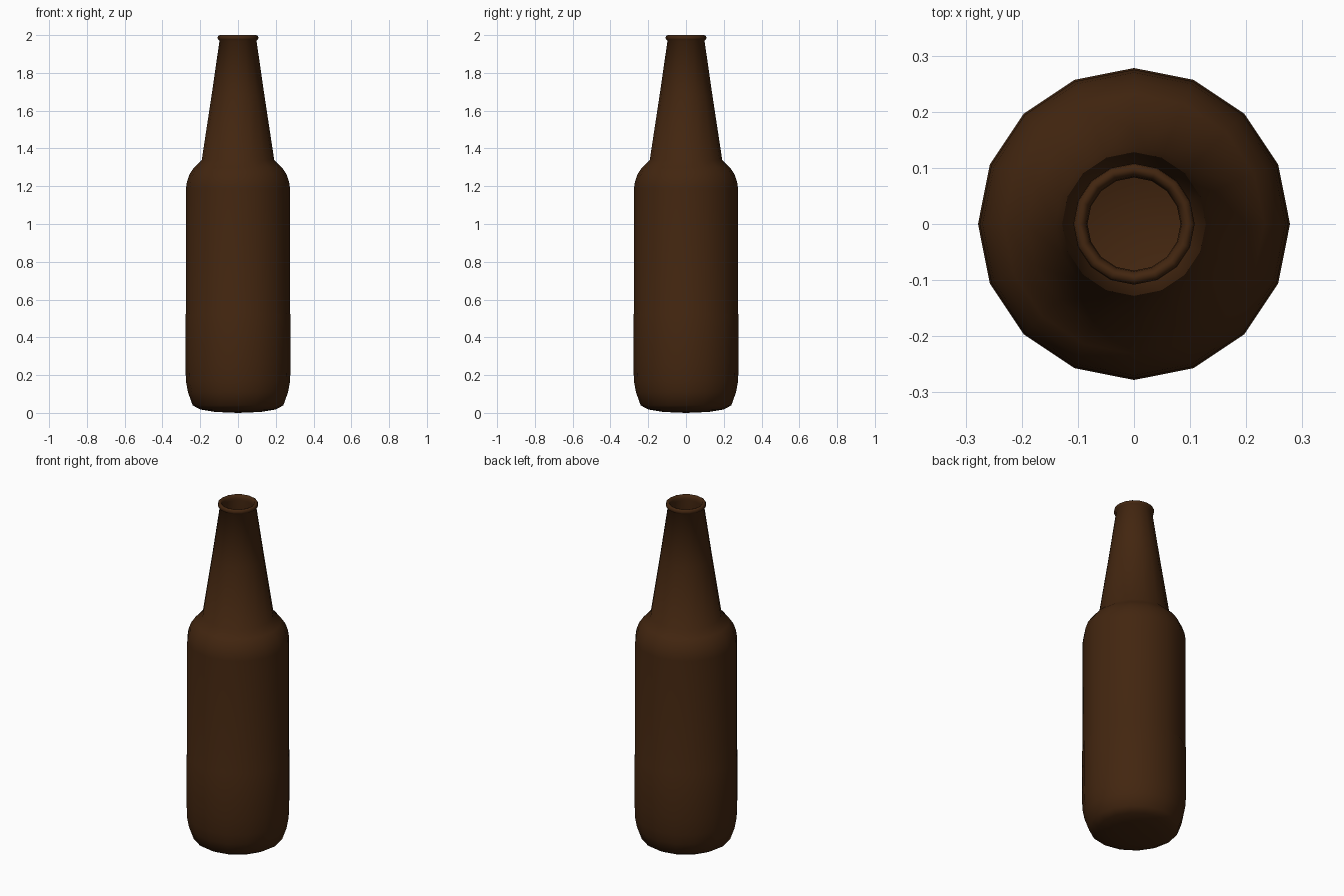
import bpy, bmesh, math

if "Cube" in bpy.data.objects:
    bpy.data.objects.remove(bpy.data.objects["Cube"])

SIDES = 16

glass = bpy.data.materials.new("brown_glass")
glass.diffuse_color = (0.055, 0.019, 0.005, 1)
glass.use_nodes = True
glass.node_tree.nodes["Principled BSDF"].inputs["Base Color"].default_value = glass.diffuse_color

# Outer profile from base centre to lip, then down the inside to the floor (radius, z)
profile = [
    (0, 0), (0.12, 0.005), (0.20, 0.018), (0.24, 0.04), (0.265, 0.11), (0.276, 0.17),
    (0.278, 0.26), (0.278, 0.52), (0.275, 0.53), (0.275, 1.19), (0.27, 1.225),
    (0.256, 1.265), (0.232, 1.30), (0.192, 1.338), (0.14, 1.68), (0.098, 1.97),
    (0.106, 1.977), (0.108, 1.985), (0.106, 1.995), (0.098, 2.0), (0.09, 1.997),
    (0.085, 1.985), (0.083, 1.97), (0.172, 1.34), (0.25, 1.19), (0.255, 0.18), (0.20, 0.05), (0, 0.04),
]

# Lathe the profile around z
bm = bmesh.new()
rings = []
for r, z in profile:
    n = SIDES if r else 1
    rings.append([bm.verts.new((r * math.cos(2 * math.pi * i / SIDES),
                                r * math.sin(2 * math.pi * i / SIDES), z)) for i in range(n)])
for low, high in zip(rings, rings[1:]):
    for i in range(SIDES):
        j = (i + 1) % SIDES
        if len(low) == 1:
            bm.faces.new((low[0], high[j], high[i]))
        elif len(high) == 1:
            bm.faces.new((low[i], low[j], high[0]))
        else:
            bm.faces.new((low[i], low[j], high[j], high[i]))
for f in bm.faces:
    f.smooth = True
mesh = bpy.data.meshes.new("bottle")
bm.to_mesh(mesh)
bm.free()
mesh.materials.append(glass)
bottle = bpy.data.objects.new("bottle", mesh)
bpy.context.collection.objects.link(bottle)
